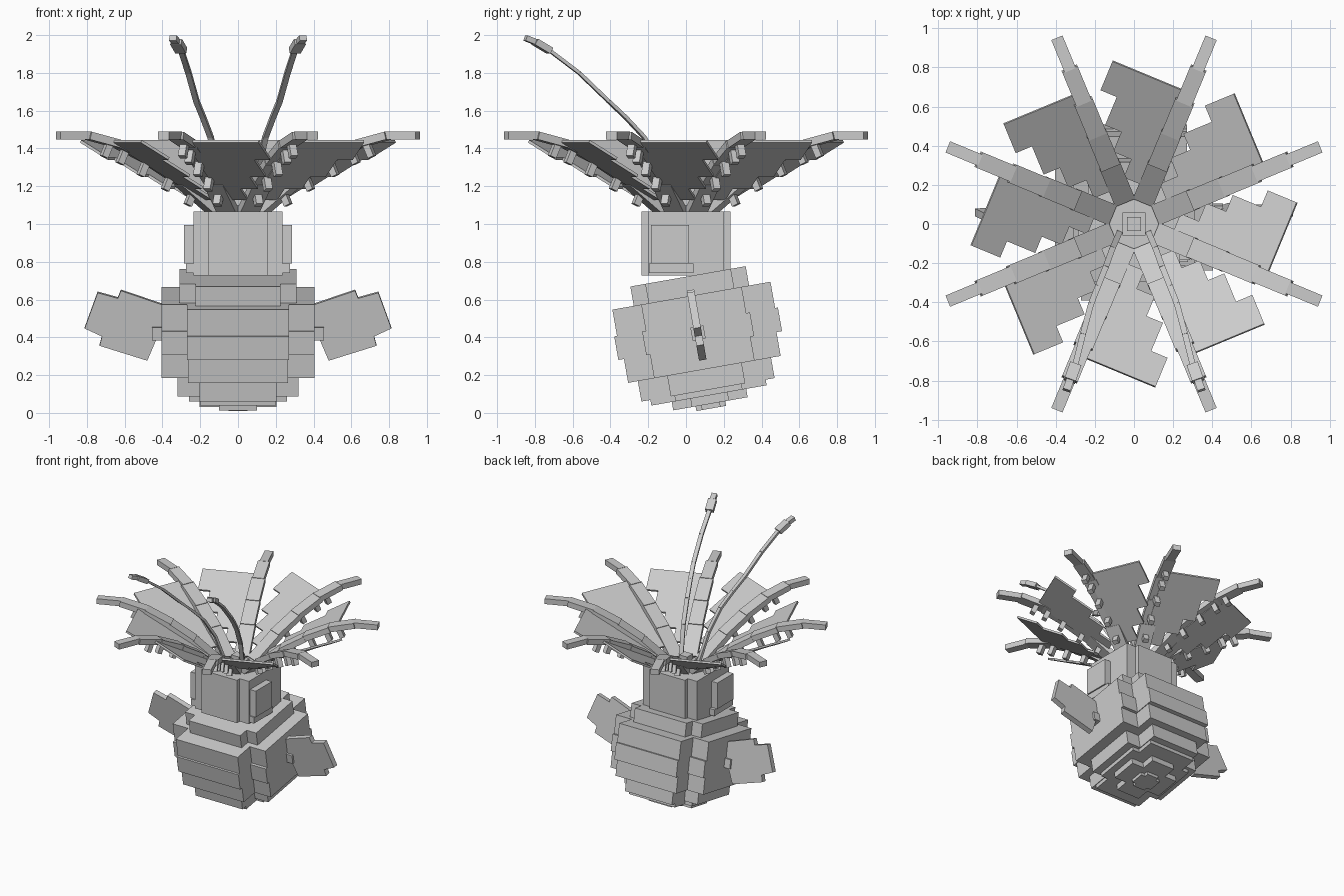
import bpy
import bmesh
import math
from mathutils import Vector, Matrix

cube = bpy.data.objects.get("Cube")
if cube:
    bpy.data.objects.remove(cube, do_unlink=True)

# One plain grey for everything
grey = bpy.data.materials.new("light grey")
grey.use_nodes = True
grey.diffuse_color = (0.6, 0.6, 0.6, 1)
grey.node_tree.nodes["Principled BSDF"].inputs["Base Color"].default_value = (0.6, 0.6, 0.6, 1)


def finish(name, bm, matrix=Matrix()):
    bmesh.ops.recalc_face_normals(bm, faces=bm.faces)
    mesh = bpy.data.meshes.new(name)
    bm.to_mesh(mesh)
    bm.free()
    mesh.materials.append(grey)
    obj = bpy.data.objects.new(name, mesh)
    obj.matrix_world = matrix
    bpy.context.collection.objects.link(obj)
    return obj


def box(bm, lo, hi):
    """Axis-aligned box between two corners."""
    lo, hi = Vector(lo), Vector(hi)
    size = Matrix.Diagonal((*(hi - lo), 1))
    bmesh.ops.create_cube(bm, size=1, matrix=Matrix.Translation((lo + hi) / 2) @ size)


def bar(bm, p, q, width, thick):
    """Box running from p to q, its width kept level."""
    p, q = Vector(p), Vector(q)
    d = (q - p).normalized()
    side = Vector((0, 0, 1)).cross(d).normalized()
    frame = Matrix((d, side, d.cross(side))).transposed().to_4x4()
    size = Matrix.Diagonal(((q - p).length, width, thick, 1))
    bmesh.ops.create_cube(bm, size=1, matrix=Matrix.Translation((p + q) / 2) @ frame @ size)


def prism(bm, outline, extrude):
    """Flat outline pushed along a vector."""
    face = bm.faces.new([bm.verts.new(p) for p in outline])
    grown = bmesh.ops.extrude_face_region(bm, geom=[face], use_keep_orig=True)
    verts = [g for g in grown["geom"] if isinstance(g, bmesh.types.BMVert)]
    bmesh.ops.translate(bm, verts=verts, vec=extrude)


def cross_layer(bm, a, b, z0, z1):
    """Two crossing boxes: a square with notched corners."""
    for hx, hy in (a, b):
        box(bm, (-hx, -hy, z0), (hx, hy, z1))


# Round stepped body, leaning back
lean = Matrix.Rotation(math.radians(10), 4, 'X') @ Matrix.Translation((0, 0.136, 0))
layers = [
    ((0.31, 0.23), (0.225, 0.31), 0.606, 0.71),
    ((0.405, 0.27), (0.27, 0.425), 0.465, 0.606),
    ((0.405, 0.29), (0.27, 0.44), 0.338, 0.465),
    ((0.405, 0.27), (0.265, 0.41), 0.21, 0.338),
    ((0.32, 0.2), (0.205, 0.358), 0.1, 0.21),
    ((0.26, 0.18), (0.2, 0.31), 0.07, 0.1),
    ((0.205, 0.1), (0.1, 0.2), 0.025, 0.07),
    ((0.085, 0.05), (0.05, 0.08), 0.0, 0.025),
]
bm = bmesh.new()
for layer in layers:
    cross_layer(bm, *layer)
finish("body", bm, lean)

# Side fins with shoulder blocks
fin = [(0.40, 0.45), (0.48, 0.26), (0.733, 0.34), (0.72, 0.39), (0.812, 0.433),
       (0.743, 0.625), (0.636, 0.595), (0.62, 0.636), (0.40, 0.56)]
for name, s in (("left", 1), ("right", -1)):
    bm = bmesh.new()
    prism(bm, [(s * x, -0.02, z) for x, z in fin], (0, 0.04, 0))
    finish(name + "_fin", bm, lean)
    bm = bmesh.new()
    box(bm, (s * 0.39, -0.035, 0.37), (s * 0.455, 0.035, 0.44))
    finish(name + "_shoulder", bm, lean)

# Neck column and its side panels
bm = bmesh.new()
cross_layer(bm, (0.235, 0.2), (0.155, 0.235), 0.727, 1.065)
finish("neck", bm)
for name, s in (("left", 1), ("right", -1)):
    bm = bmesh.new()
    box(bm, (s * 0.22, -0.185, 0.79), (s * 0.285, 0.015, 0.995))
    box(bm, (s * 0.22, -0.195, 0.74), (s * 0.275, 0.04, 0.79))
    finish(name + "_neck_panel", bm)

# Small stepped core in the middle of the crown
bm = bmesh.new()
for h, top in ((0.06, 1.1), (0.035, 1.14)):
    box(bm, (-h, -h, 1.05), (h, h, top))
finish("crown_core", bm)

# Crown: eight curved ribs, each with studs below and a stepped petal beside it
rib_path = [(0.13, 1.06), (0.32, 1.22), (0.49, 1.33), (0.67, 1.42), (0.85, 1.468), (1.02, 1.468)]
rib_width = [0.11, 0.105, 0.1, 0.085, 0.062]
studs = [(0.27, 1.12), (0.4, 1.2), (0.54, 1.275), (0.66, 1.34), (0.75, 1.375)]
petal = [(0.2, 0.0), (0.725, 0.0), (0.725, 0.42), (0.566, 0.42), (0.566, 0.33),
         (0.41, 0.33), (0.41, 0.24), (0.3, 0.24), (0.3, 0.14), (0.2, 0.14)]
for i in range(8):
    turn = Matrix.Rotation(math.radians(22.5 + 45 * i), 4, 'Z')
    bm = bmesh.new()
    for (r0, z0), (r1, z1), w in zip(rib_path, rib_path[1:], rib_width):
        bar(bm, (r0, 0, z0), (r1 + 0.01, 0, z1), w, 0.042)
    finish(f"rib_{i + 1}", bm, turn)

    bm = bmesh.new()
    for r, z in studs:
        bar(bm, (r - 0.015, 0, z + 0.055), (r + 0.018, 0, z - 0.02), 0.04, 0.036)
    finish(f"rib_studs_{i + 1}", bm, turn)

    bm = bmesh.new()
    prism(bm, [(r, t, 1.445 - 0.58 * (0.725 - r)) for r, t in petal], (0.006, 0, -0.014))
    finish(f"petal_{i + 1}", bm, turn)

# Two tall feelers curving forward
feeler = [(0.075, -0.045, 1.07), (0.11, -0.125, 1.3), (0.145, -0.222, 1.46),
          (0.185, -0.32, 1.565), (0.22, -0.41, 1.65), (0.262, -0.566, 1.8),
          (0.3, -0.72, 1.917)]
for name, s in (("left", 1), ("right", -1)):
    pts = [Vector((s * x, y, z)) for x, y, z in feeler]
    bm = bmesh.new()
    for p, q in zip(pts, pts[1:]):
        bar(bm, p, q, 0.03, 0.018)
    finish(name + "_feeler", bm)
    bm = bmesh.new()
    mid = Vector((s * 0.328, -0.8, 1.965))
    bar(bm, pts[-1], mid, 0.06, 0.035)
    bar(bm, mid, (s * 0.345, -0.85, 1.985), 0.04, 0.03)
    finish(name + "_feeler_tip", bm)
